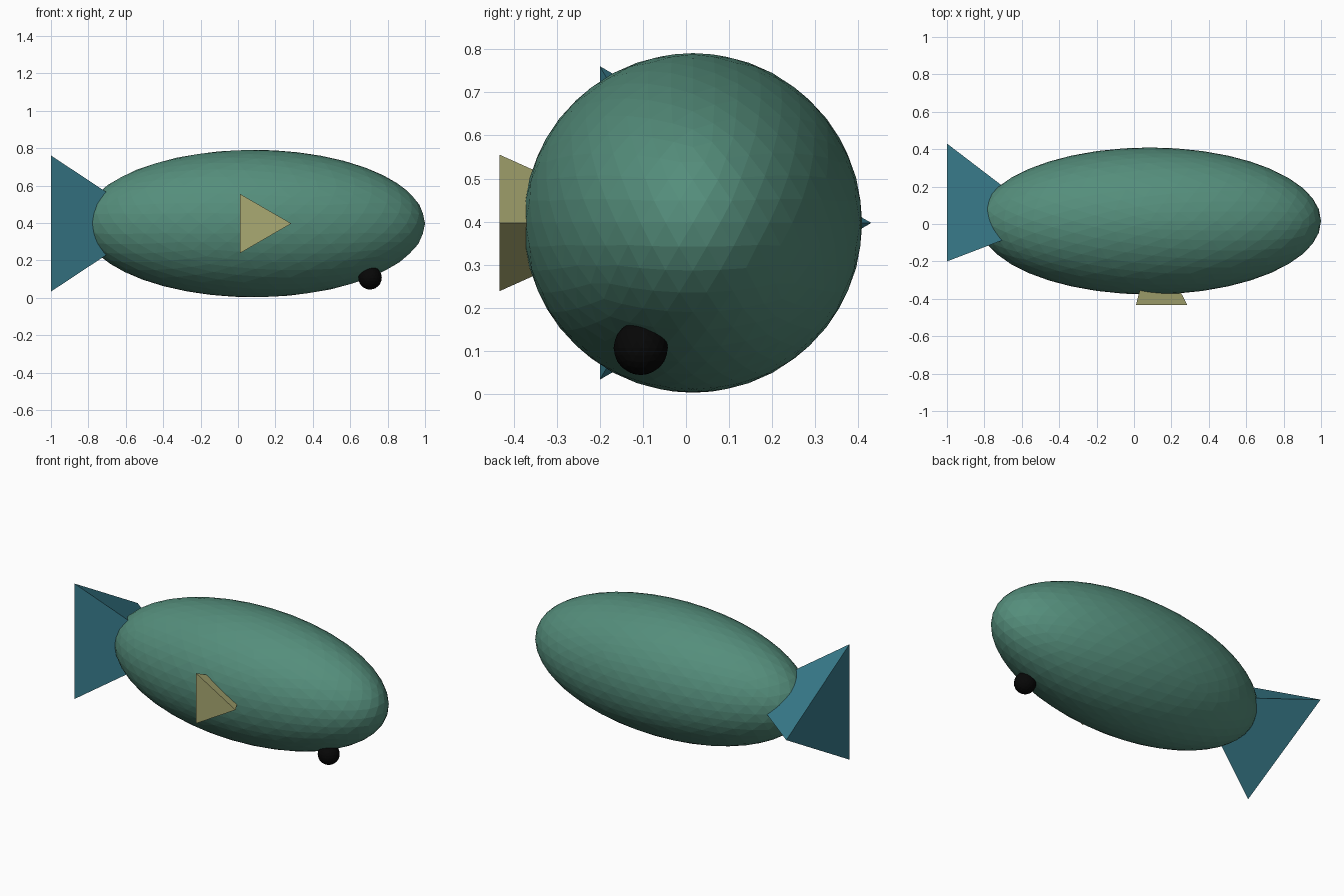
import bpy, math
from mathutils import Vector

if "Cube" in bpy.data.objects:
    bpy.data.objects.remove(bpy.data.objects["Cube"])


def paint(obj, name, rgb):
    mat = bpy.data.materials.new(name)
    mat.diffuse_color = (*rgb, 1)
    mat.use_nodes = True
    mat.node_tree.nodes["Principled BSDF"].inputs["Base Color"].default_value = mat.diffuse_color
    obj.data.materials.append(mat)


def ball(name, center, radii, subdivisions):
    bpy.ops.mesh.primitive_ico_sphere_add(subdivisions=subdivisions, radius=1, location=center)
    obj = bpy.context.object
    obj.name = name
    obj.scale = radii
    return obj


def pyramid(name, center, point_dir, apex, radius):
    """Three-sided pyramid: equilateral base, one corner towards point_dir."""
    center, u, apex = Vector(center), Vector(point_dir), Vector(apex)
    v = (apex - center).normalized().cross(u)
    base = [center + radius * (u * math.cos(a) + v * math.sin(a))
            for a in (0, math.tau / 3, 2 * math.tau / 3)]
    mesh = bpy.data.meshes.new(name)
    mesh.from_pydata(base + [apex], [], [(2, 1, 0), (0, 1, 3), (1, 2, 3), (2, 0, 3)])
    obj = bpy.data.objects.new(name, mesh)
    bpy.context.collection.objects.link(obj)
    return obj


# Faceted ellipsoid body
body = ball("body", (0.084, 0.016, 0.397), (0.916, 0.393, 0.394), 4)
paint(body, "body_green", (0.09, 0.27, 0.20))

# Tail: pyramid with its tip inside the body
tail = pyramid("tail", (-1.0, 0.01, 0.397), (0, 1, 0), (-0.45, 0.01, 0.397), 0.42)
paint(tail, "tail_blue", (0.04, 0.20, 0.26))

# Side fin: small pyramid pointing into the body
fin = pyramid("side_fin", (0.102, -0.433, 0.397), (1, 0, 0), (0.102, -0.08, 0.397), 0.183)
paint(fin, "fin_khaki", (0.40, 0.40, 0.17))

# Eye, low on the nose
eye = ball("eye", (0.706, -0.105, 0.107), (0.063, 0.063, 0.063), 3)
paint(eye, "eye_black", (0.002, 0.002, 0.002))
